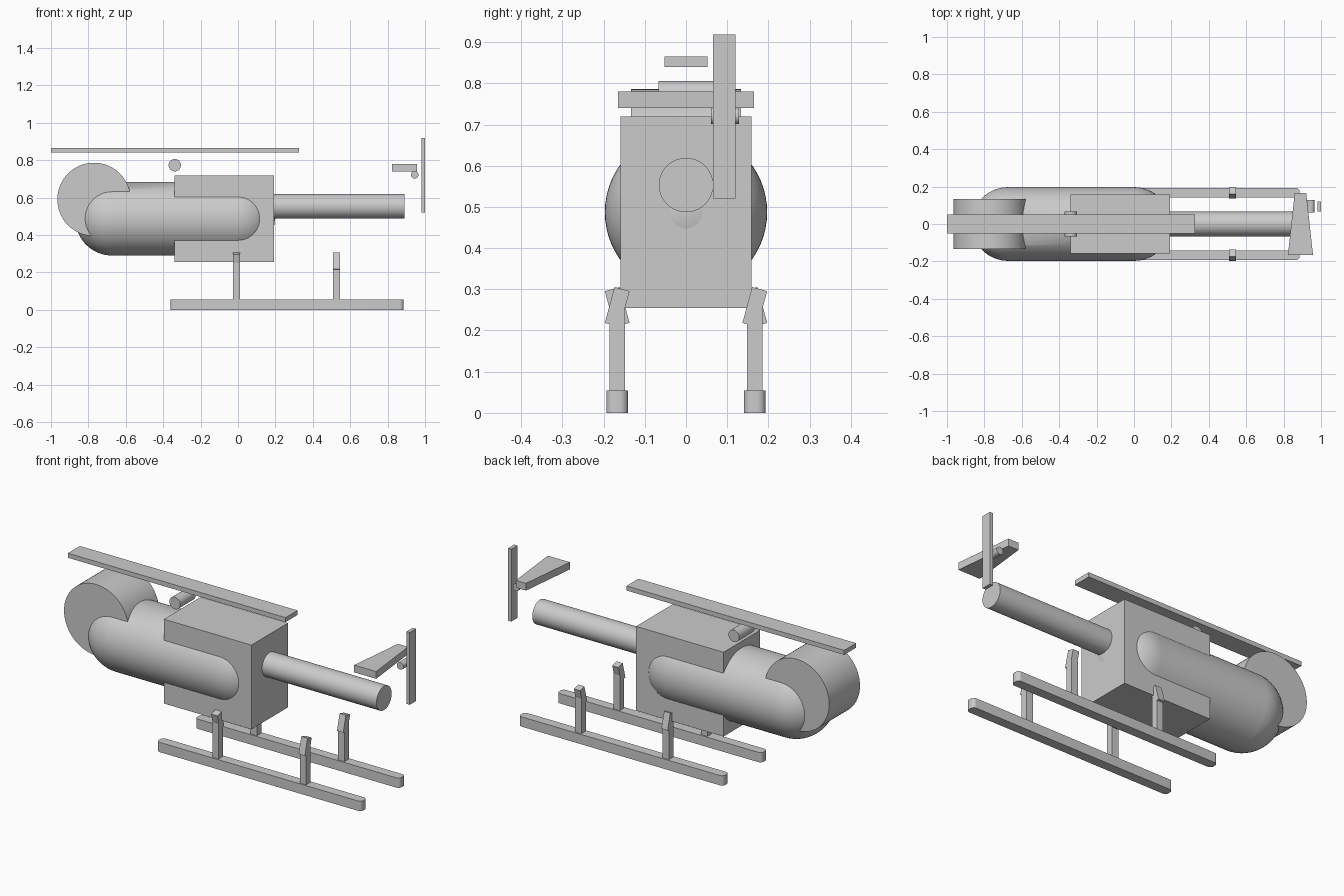
import bpy, bmesh, math
from mathutils import Matrix, Vector

if "Cube" in bpy.data.objects:
    bpy.data.objects.remove(bpy.data.objects["Cube"])

GREY = (0.6, 0.6, 0.6, 1)
grey = bpy.data.materials.new("plain_grey")
grey.use_nodes = True
grey.diffuse_color = GREY
grey.node_tree.nodes["Principled BSDF"].inputs["Base Color"].default_value = GREY


def finish(name, bm, smooth=False):
    bmesh.ops.recalc_face_normals(bm, faces=bm.faces)
    mesh = bpy.data.meshes.new(name)
    bm.to_mesh(mesh)
    bm.free()
    mesh.materials.append(grey)
    obj = bpy.data.objects.new(name, mesh)
    bpy.context.collection.objects.link(obj)
    if smooth:
        bpy.ops.object.select_all(action="DESELECT")
        obj.select_set(True)
        bpy.context.view_layer.objects.active = obj
        bpy.ops.object.shade_smooth_by_angle(angle=math.radians(35))
    return obj


def block(name, low, high, tilt=0):
    """Box between two corners, optionally tilted about its own x axis."""
    low, high = Vector(low), Vector(high)
    bm = bmesh.new()
    bmesh.ops.create_cube(bm, size=1, matrix=Matrix.Translation((low + high) / 2)
                          @ Matrix.Rotation(tilt, 4, "X")
                          @ Matrix.Diagonal((high - low).to_4d()))
    return finish(name, bm)


def rod(name, centre, radius, length, axis):
    """Capped cylinder along x or y."""
    turn = Matrix.Rotation(math.pi / 2, 4, "Y" if axis == "x" else "X")
    bm = bmesh.new()
    bmesh.ops.create_cone(bm, cap_ends=True, segments=64, radius1=radius, radius2=radius,
                          depth=length, matrix=Matrix.Translation(centre) @ turn)
    return finish(name, bm, True)


def capsule(name, x0, x1, z, radius):
    """Sphere stretched along x between two end centres."""
    bm = bmesh.new()
    bmesh.ops.create_uvsphere(bm, u_segments=64, v_segments=32, radius=radius)
    bmesh.ops.bisect_plane(bm, geom=bm.verts[:] + bm.edges[:] + bm.faces[:],
                           plane_co=(0, 0, 0), plane_no=(0, 0, 1), clear_inner=True)
    rim = [e for e in bm.edges if e.is_boundary]
    half = (x1 - x0) / 2
    bmesh.ops.translate(bm, verts=bm.verts, vec=(0, 0, half))
    made = bmesh.ops.extrude_edge_only(bm, edges=rim)["geom"]
    for v in made:
        if isinstance(v, bmesh.types.BMVert):
            v.co.z = 0
    # Mirror the finished half to close the capsule
    bmesh.ops.mirror(bm, geom=bm.verts[:] + bm.edges[:] + bm.faces[:],
                     axis="Z", merge_dist=0.0001)
    bmesh.ops.transform(bm, verts=bm.verts, matrix=Matrix.Translation(((x0 + x1) / 2, 0, z))
                        @ Matrix.Rotation(math.pi / 2, 4, "Y"))
    return finish(name, bm, True)


def skid(name, y):
    """Long runner whose upright end corners are rounded."""
    bm = bmesh.new()
    bmesh.ops.create_cube(bm, size=1, matrix=Matrix.Translation((0.262, y, 0.027))
                          @ Matrix.Diagonal((1.246, 0.053, 0.054, 1)))
    upright = [e for e in bm.edges if abs(e.verts[0].co.z - e.verts[1].co.z) > 0.01]
    bmesh.ops.bevel(bm, geom=upright, offset=0.02, segments=8, profile=0.5, affect="EDGES")
    return finish(name, bm, True)


# Body
capsule("fuselage", -0.673, 0.0, 0.487, 0.197)
rod("nose_drum", (-0.77, 0, 0.59), 0.196, 0.268, "y")
block("engine_housing", (-0.34, -0.159, 0.255), (0.193, 0.159, 0.719))
rod("tail_boom", (0.49, 0, 0.553), 0.066, 0.8, "x")

# Main rotor
rod("rotor_hub", (-0.338, 0, 0.773), 0.033, 0.134, "y")
block("main_rotor_blade", (-1, -0.052, 0.84), (0.326, 0.052, 0.865))

# Tail: tapered stabiliser, hub and upright rotor blade
stabiliser = block("tail_stabiliser", (0.823, -0.165, 0.74), (0.957, 0.165, 0.78))
for v in stabiliser.data.vertices:
    if v.co.y > 0:
        v.co.x = 0.89 + (v.co.x - 0.89) * 0.46
rod("tail_rotor_hub", (0.945, 0.095, 0.721), 0.02, 0.068, "y")
block("tail_rotor_blade", (0.98, 0.066, 0.52), (1, 0.12, 0.918))

# Landing gear: front braces lean to the right side, rear braces to the left side
for side, y in (("right", -0.167), ("left", 0.167)):
    skid("skid_" + side, y)
    for place, x, lean in (("front", -0.007, 1), ("rear", 0.526, -1)):
        tag = place + "_" + side
        block("strut_" + tag, (x - 0.019, y - 0.019, 0.05), (x + 0.019, y + 0.019, 0.25))
        block("brace_" + tag, (x - 0.019, y - 0.019, 0.212), (x + 0.019, y + 0.019, 0.302),
              math.radians(15) * lean)
